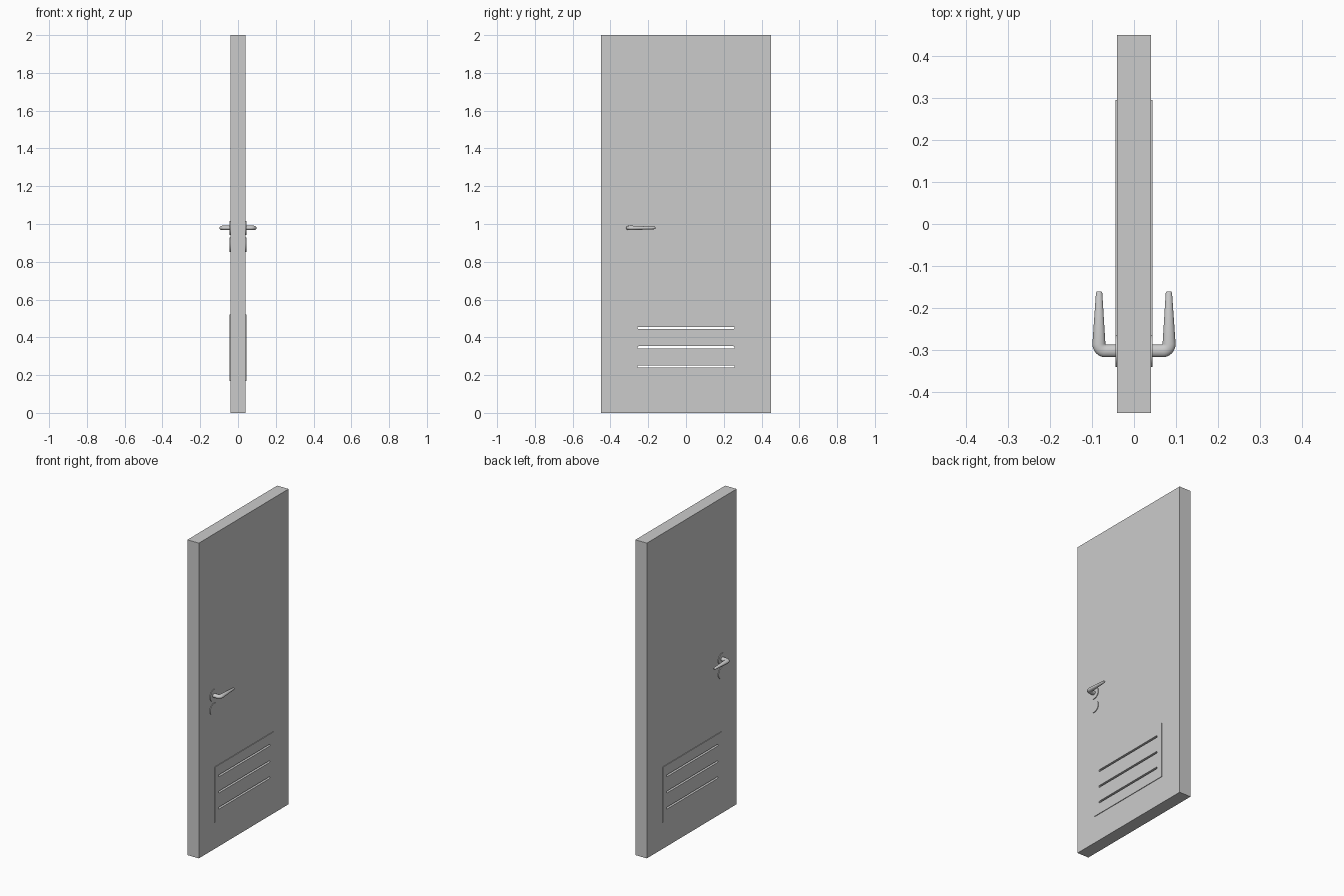
import bpy, bmesh
from math import sin, cos, pi
from mathutils import Matrix, Vector

if "Cube" in bpy.data.objects:
    bpy.data.objects.remove(bpy.data.objects["Cube"])


def make(name, bm, mirrored=False):
    bmesh.ops.recalc_face_normals(bm, faces=bm.faces)
    me = bpy.data.meshes.new(name)
    bm.to_mesh(me)
    bm.free()
    ob = bpy.data.objects.new(name, me)
    bpy.context.collection.objects.link(ob)
    if mirrored:  # same fitting on both sides of the door
        ob.modifiers.new("both_sides", 'MIRROR').use_axis = (True, False, False)
    return ob


def box(name, lo, hi, mirrored=False):
    lo, hi = Vector(lo), Vector(hi)
    bm = bmesh.new()
    bmesh.ops.create_cube(bm, size=1, matrix=Matrix.Translation((lo + hi) / 2)
                          @ Matrix.Diagonal((*(hi - lo), 1)))
    return make(name, bm, mirrored)


def disc(name, y, z, radius, x0, x1):
    bm = bmesh.new()
    bmesh.ops.create_cone(bm, cap_ends=True, segments=32, radius1=radius, radius2=radius,
                          depth=x1 - x0,
                          matrix=Matrix.Translation(((x0 + x1) / 2, y, z)) @ Matrix.Rotation(pi / 2, 4, 'Y'))
    return smooth(make(name, bm, True))


def smooth(ob):
    bpy.ops.object.select_all(action='DESELECT')
    ob.select_set(True)
    bpy.context.view_layer.objects.active = ob
    bpy.ops.object.shade_smooth_by_angle()
    return ob


# Door leaf and the raised vent plates on both faces
door = box("door_leaf", (-0.04, -0.45, 0), (0.04, 0.45, 2))
plate = box("vent_plate", (0.037, -0.295, 0.17), (0.044, 0.295, 0.52), True)

# Round-ended slots cut right through leaf and plates
bm = bmesh.new()
r, half = 0.006, 0.257
for z in (0.245, 0.347, 0.45):
    outline = [(s * (half - r + r * sin(a)), s * r * cos(a))
               for s in (1, -1) for a in [i * pi / 6 for i in range(7)]]
    face = bm.faces.new([bm.verts.new((-0.1, y, z + dz)) for y, dz in outline])
    ext = bmesh.ops.extrude_face_region(bm, geom=[face])
    bmesh.ops.translate(bm, vec=(0.2, 0, 0),
                        verts=[v for v in ext["geom"] if isinstance(v, bmesh.types.BMVert)])
cutter = make("slot_cutter", bm)
cutter.hide_render = True
for ob in (door, plate):
    mod = ob.modifiers.new("slots", 'BOOLEAN')
    mod.object, mod.operation, mod.solver = cutter, 'DIFFERENCE', 'EXACT'
    bpy.context.view_layer.objects.active = ob
    for m in [m.name for m in ob.modifiers]:
        bpy.ops.object.modifier_apply(modifier=m)
bpy.data.objects.remove(cutter)

# Handle rosette and lock cover
disc("handle_rosette", -0.302, 0.979, 0.038, 0.037, 0.044)
disc("lock_cover", -0.302, 0.891, 0.038, 0.037, 0.044)

# Lever handle: oval section swept round a bend, then tapering to the tip
# stations: centre x, centre y, heading angle, half width, half height
stations = [(0.037, -0.302, 0, 0.015, 0.012), (0.067, -0.302, 0, 0.015, 0.012)]
for i in range(1, 9):
    a = i * pi / 16
    stations.append((0.067 + 0.0165 * sin(a), -0.2855 - 0.0165 * cos(a), a, 0.0155, 0.012))
stations += [(0.083, -0.164, pi / 2, 0.0075, 0.0065), (0.083, -0.161, pi / 2, 0.006, 0.005)]
bm = bmesh.new()
n = 20
rings = []
for x, y, a, w, h in stations:
    rings.append([bm.verts.new((x - sin(a) * w * cos(t), y + cos(a) * w * cos(t), 0.979 + h * sin(t)))
                  for t in [2 * pi * k / n for k in range(n)]])
for p, q in zip(rings, rings[1:]):
    for k in range(n):
        bm.faces.new((p[k], p[(k + 1) % n], q[(k + 1) % n], q[k]))
bm.faces.new(rings[0])
bm.faces.new(rings[-1])
smooth(make("lever_handle", bm, True))
